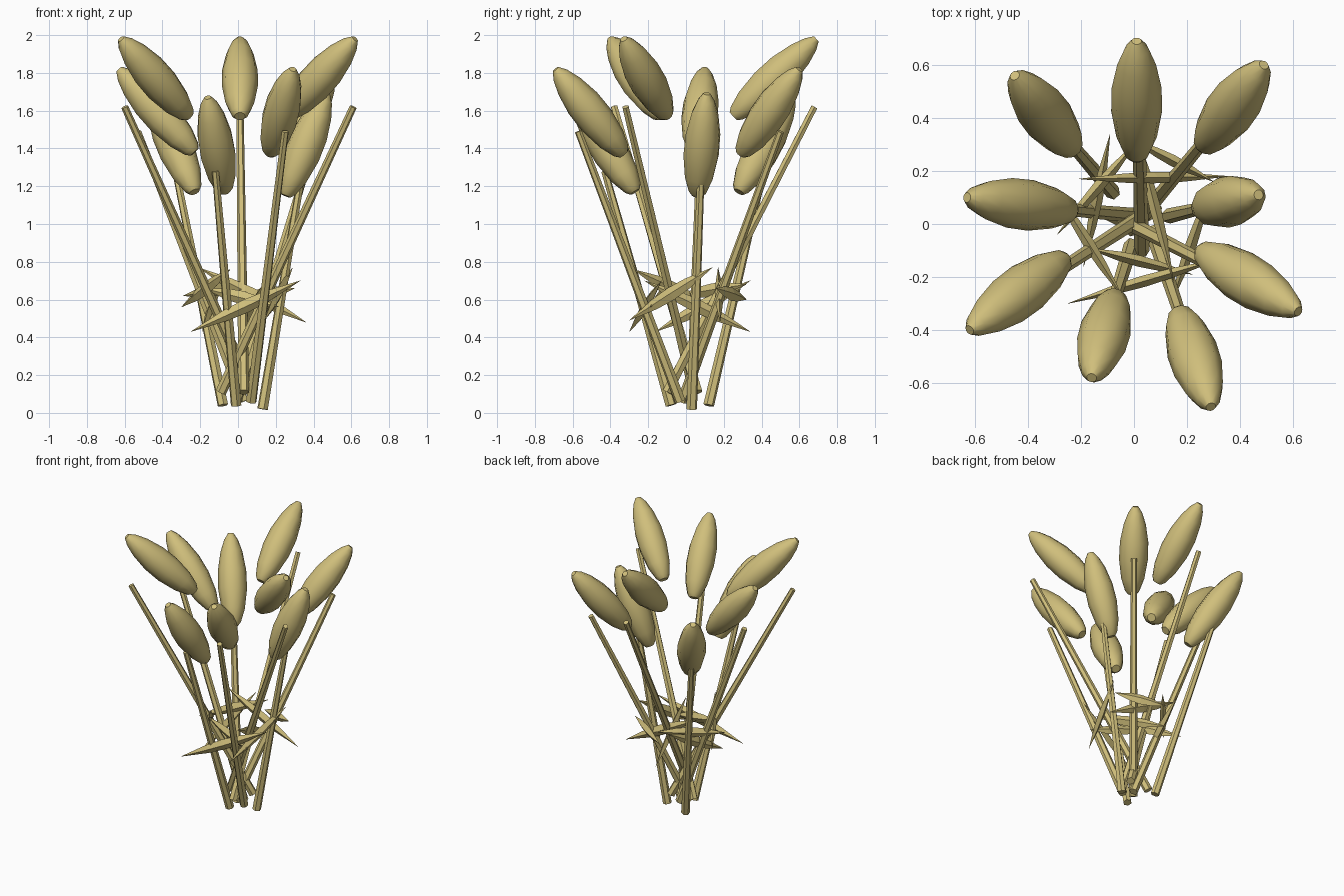
import bpy, bmesh, math
from mathutils import Vector

cube = bpy.data.objects.get("Cube")
if cube:
    bpy.data.objects.remove(cube, do_unlink=True)

straw = bpy.data.materials.new("dry_straw")
straw.use_nodes = True
COLOR = (0.63, 0.52, 0.2, 1)
straw.diffuse_color = COLOR
straw.node_tree.nodes["Principled BSDF"].inputs["Base Color"].default_value = COLOR


def lathe(name, start, end, profile, radius, sides, flat=1.0, smooth=False):
    """Sweep (position, scale) rings along the line from start to end."""
    a, b = Vector(start), Vector(end)
    turn = (b - a).to_track_quat("Z", "Y")
    bm = bmesh.new()
    rings = []
    for t, s in profile:
        ring = []
        for i in range(sides):
            ang = math.tau * i / sides
            offset = Vector((math.cos(ang) * flat, math.sin(ang), 0)) * radius * s
            ring.append(bm.verts.new(a.lerp(b, t) + turn @ offset))
        rings.append(ring)
    for low, high in zip(rings, rings[1:]):
        for i in range(sides):
            j = (i + 1) % sides
            bm.faces.new((low[i], low[j], high[j], high[i]))
    bm.faces.new(rings[0][::-1])
    bm.faces.new(rings[-1])
    mesh = bpy.data.meshes.new(name)
    bm.to_mesh(mesh)
    bm.free()
    mesh.materials.append(straw)
    obj = bpy.data.objects.new(name, mesh)
    bpy.context.collection.objects.link(obj)
    if smooth:
        for p in mesh.polygons:
            p.use_smooth = len(p.vertices) == 4
    return obj


EAR = [(0, 0.3), (0.04, 0.5), (0.18, 0.8), (0.4, 1), (0.6, 0.98),
       (0.8, 0.76), (0.93, 0.48), (1, 0.2)]
STEM = [(0, 1), (1, 0.66)]
BLADE = [(0, 0.02), (0.3, 0.8), (0.5, 1), (0.7, 0.8), (1, 0.02)]

# Each stalk: ear bottom, ear tip, stem foot, stem top
stalks = {
    "tall_back": ((0.01, 0.25, 1.57), (0.01, 0.69, 1.98), (0.03, -0.1, 0.11), (0.01, 0.68, 1.62)),
    "tall_right": ((-0.26, -0.13, 1.57), (-0.62, -0.4, 1.98), (0.08, 0.06, 0.11), (-0.6, -0.38, 1.62)),
    "tall_left": ((0.25, -0.1, 1.57), (0.62, -0.33, 1.98), (-0.09, 0.04, 0.11), (0.61, -0.32, 1.62)),
    "middle_back_left": ((0.26, 0.29, 1.37), (0.49, 0.6, 1.82), (-0.01, -0.02, 0.06), (0.42, 0.5, 1.49)),
    "middle_right": ((-0.23, 0.05, 1.38), (-0.63, 0.1, 1.82), (0.03, 0.03, 0.06), (-0.53, 0.08, 1.49)),
    "middle_front": ((0.17, -0.33, 1.37), (0.29, -0.69, 1.82), (0.07, -0.03, 0.06), (0.25, -0.57, 1.49)),
    "short_back_right": ((-0.23, 0.28, 1.17), (-0.45, 0.56, 1.68), (-0.08, 0.12, 0.04), (-0.33, 0.41, 1.28)),
    "short_left": ((0.25, 0.06, 1.15), (0.47, 0.11, 1.69), (0.13, 0.03, 0.02), (0.34, 0.08, 1.28)),
    "short_front": ((-0.07, -0.27, 1.17), (-0.16, -0.58, 1.67), (-0.01, -0.08, 0.04), (-0.12, -0.43, 1.28)),
}
for name, (bottom, tip, foot, top) in stalks.items():
    lathe(name + "_ear", bottom, tip, EAR, 0.096, 10, smooth=True)
    lathe(name + "_stem", foot, top, STEM, 0.029, 6)

# Pointed blades that bind the bundle
blades = [
    ((-0.21, 0.17, 0.77), (0.36, 0.18, 0.48)),
    ((-0.25, -0.3, 0.43), (0.33, -0.13, 0.7)),
    ((-0.19, -0.16, 0.43), (-0.09, 0.34, 0.7)),
    ((0.15, -0.22, 0.7), (0.01, 0.34, 0.43)),
    ((-0.3, 0.13, 0.56), (-0.04, -0.28, 0.76)),
    ((0.29, 0.14, 0.77), (0.14, -0.3, 0.49)),
    ((-0.29, -0.04, 0.62), (0.02, 0.32, 0.68)),
    ((-0.18, -0.09, 0.66), (0.22, -0.19, 0.56)),
    ((-0.01, 0.32, 0.6), (0.3, 0.16, 0.66)),
]
for i, (a, b) in enumerate(blades):
    lathe(f"binding_blade_{i + 1}", a, b, BLADE, 0.036, 4, flat=0.6)
